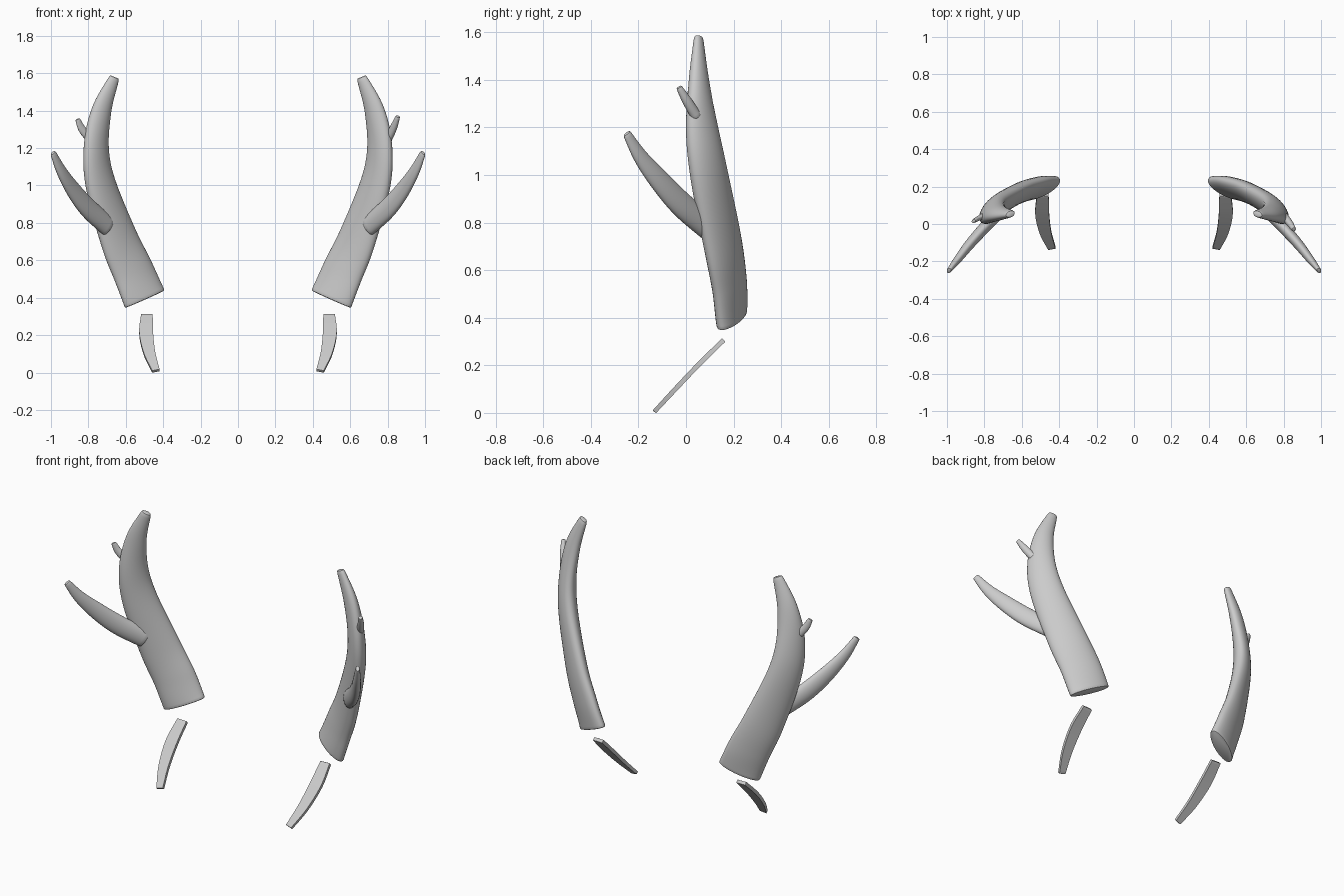
import bpy, bmesh, math
from mathutils import Vector

if "Cube" in bpy.data.objects:
    bpy.data.objects.remove(bpy.data.objects["Cube"])


def spline(pts, steps):
    """Catmull-Rom through tuples (x, y, z, half_major, half_minor, twist_deg)."""
    p = [pts[0]] + list(pts) + [pts[-1]]
    p[0] = tuple(2 * a - b for a, b in zip(pts[0], pts[1]))
    p[-1] = tuple(2 * a - b for a, b in zip(pts[-1], pts[-2]))
    out = []
    for i in range(1, len(p) - 2):
        for k in range(steps):
            t = k / steps
            out.append([0.5 * (2 * b + (c - a) * t + (2 * a - 5 * b + 4 * c - d) * t * t
                               + (3 * b - a - 3 * c + d) * t ** 3)
                        for a, b, c, d in zip(*p[i - 1:i + 3])])
    out.append(list(pts[-1]))
    return out


def sweep(name, pts, ref, side, section, steps=8, bevel=0.008):
    """Sweep a unit section along a path; side = -1 mirrors it in x."""
    rows = spline(pts, steps)
    cen = [Vector(r[:3]) for r in rows]
    rings = []
    last = len(rows) - 1
    for i, r in enumerate(rows):
        t = (cen[min(i + 1, last)] - cen[max(i - 1, 0)]).normalized()
        u = (ref - t * ref.dot(t)).normalized()
        v = t.cross(u)
        b = math.radians(r[5])
        major = u * math.cos(b) - v * math.sin(b)
        minor = u * math.sin(b) + v * math.cos(b)

        def ring(off, inset):
            return [cen[i] + t * off + major * (r[3] - inset) * c + minor * (r[4] - inset) * s
                    for c, s in section]
        # softened rims at both ends
        if i == 0:
            rings += [ring(0, bevel), ring(bevel * 0.3, bevel * 0.3), ring(bevel, 0)]
        elif i == last:
            rings += [ring(-bevel, 0), ring(-bevel * 0.3, bevel * 0.3), ring(0, bevel)]
        else:
            rings.append(ring(0, 0))
    bm = bmesh.new()
    vs = [[bm.verts.new((q.x * side, q.y, q.z)) for q in ring] for ring in rings]
    n = len(section)
    for a, b in zip(vs, vs[1:]):
        for j in range(n):
            k = (j + 1) % n
            bm.faces.new((a[j], a[k], b[k], b[j]))
    bm.faces.new(vs[0])
    bm.faces.new(vs[-1])
    bmesh.ops.recalc_face_normals(bm, faces=bm.faces)
    me = bpy.data.meshes.new(name)
    bm.to_mesh(me)
    bm.free()
    for f in me.polygons:
        f.use_smooth = True
    me.set_sharp_from_angle(angle=math.radians(40))
    ob = bpy.data.objects.new(name, me)
    bpy.context.collection.objects.link(ob)
    return ob


OVAL = [(math.cos(2 * math.pi * k / 32), math.sin(2 * math.pi * k / 32)) for k in range(32)]
STRIP = [(1, -1), (1, 1), (-1, 1), (-1, -1)]
X, Z = Vector((1, 0, 0)), Vector((0, 0, 1))

BEAM = [(.498, .193, .392, .124, .047, 24), (.56, .183, .54, .122, .05, 30),
        (.635, .155, .71, .117, .052, 37), (.733, .097, 1.0, .100, .053, 45),
        (.758, .067, 1.2, .083, .047, 45), (.73, .055, 1.4, .058, .036, 30),
        (.66, .053, 1.58, .028, .018, 20)]
BIG_TINE = [(.695, .09, .782, .056, .034, 0), (.80, -.02, .877, .056, .031, 0),
            (.88, -.11, .975, .048, .027, 0), (.943, -.19, 1.075, .034, .021, 0),
            (.99, -.25, 1.176, .019, .012, 0)]
SMALL_RIGHT = [(.80, .045, 1.245, .024, .021, 0), (.832, .005, 1.31, .021, .018, 0),
               (.855, -.03, 1.37, .013, .012, 0)]
SMALL_LEFT = [(.80, .045, 1.26, .024, .016, 0), (.836, .028, 1.305, .021, .013, 0),
              (.858, .015, 1.355, .014, .010, 0)]
GUARD = [(.487, .158, .306, .031, .010, 0), (.491, .06, .21, .037, .010, 0),
         (.474, -.04, .105, .031, .010, 0), (.439, -.13, .008, .020, .009, 0)]

for side, label, small in ((1, "right", SMALL_RIGHT), (-1, "left", SMALL_LEFT)):
    # main curved beam, flattened oval section
    sweep("antler_beam_" + label, BEAM, X, side, OVAL)
    # large forward tine and small upper tine
    sweep("large_tine_" + label, BIG_TINE, Z, side, OVAL, bevel=.006)
    sweep("small_tine_" + label, small, Z, side, OVAL, steps=5, bevel=.005)
    # thin curved strip below each beam
    sweep("lower_strip_" + label, GUARD, X, side, STRIP, bevel=.002)
